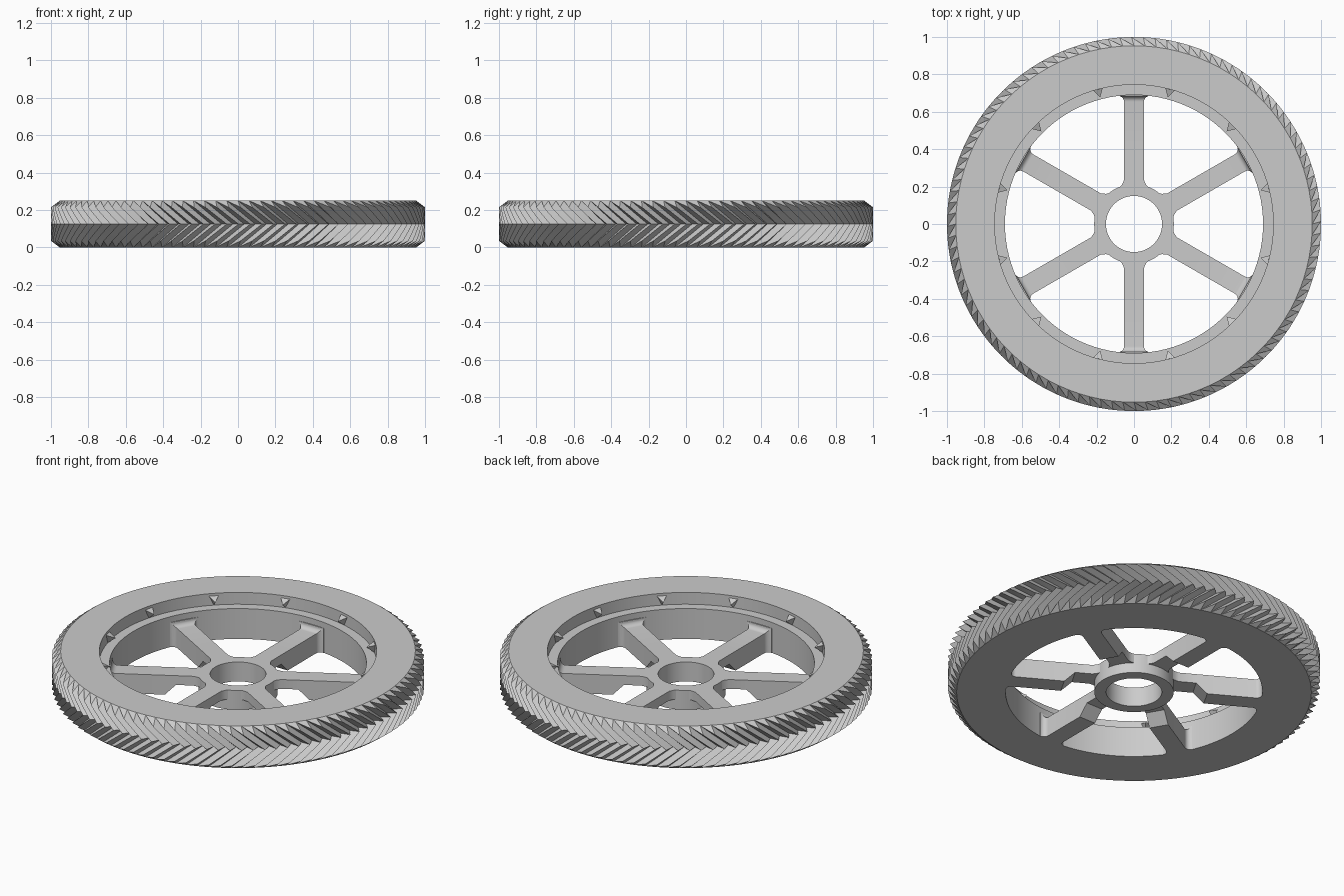
import bpy, bmesh
from math import sin, cos, pi, radians

TEETH, ROOT, TIP = 100, 0.953, 1.0
HEIGHT, BEVEL, TWIST = 0.25, 0.035, 0.16
INNER, LEDGE_R, LEDGE_Z = 0.69, 0.745, 0.18
WEB_TOP = 0.115

if "Cube" in bpy.data.objects:
    bpy.data.objects.remove(bpy.data.objects["Cube"])

grey = bpy.data.materials.new("plain_grey")
grey.use_nodes = True
colour = (0.6, 0.6, 0.6, 1)
grey.diffuse_color = colour
grey.node_tree.nodes["Principled BSDF"].inputs["Base Color"].default_value = colour


def finish(bm, name, angle=30):
    """Clean the mesh, make an object and smooth its curved faces."""
    bmesh.ops.remove_doubles(bm, verts=bm.verts, dist=1e-5)
    bmesh.ops.recalc_face_normals(bm, faces=bm.faces)
    mesh = bpy.data.meshes.new(name)
    bm.to_mesh(mesh)
    bm.free()
    mesh.materials.append(grey)
    obj = bpy.data.objects.new(name, mesh)
    bpy.context.collection.objects.link(obj)
    bpy.ops.object.select_all(action='DESELECT')
    obj.select_set(True)
    bpy.context.view_layer.objects.active = obj
    bpy.ops.object.shade_smooth_by_angle(angle=radians(angle))
    return obj


def loft(bm, rings, loop=False):
    """Join consecutive closed rings of vertices with quads."""
    pairs = list(zip(rings, rings[1:]))
    if loop:
        pairs.append((rings[-1], rings[0]))
    for a, b in pairs:
        for i in range(len(a)):
            j = (i + 1) % len(a)
            bm.faces.new((a[i], a[j], b[j], b[i]))


def polar(r, a, z):
    return (r * cos(a), r * sin(a), z)


def tooth_ring(bm, r, z, cut=0.0, twist=0.0):
    """One ring of V teeth, truncated at the fraction cut of their depth."""
    pitch = 2 * pi / TEETH
    tip = r + cut * (TIP - ROOT)
    ring = []
    for i in range(TEETH):
        a = i * pitch + twist
        for rad, off in ((r, 0), (tip, cut / 2), (tip, 1 - cut / 2)):
            ring.append(bm.verts.new(polar(rad, a + off * pitch, z)))
    return ring


# Toothed rim: double-helical teeth with bevelled ends, stepped inner bore
bm = bmesh.new()
mid = HEIGHT / 2
lower = [0, BEVEL, 0.065, 0.095, mid]
levels = lower + [HEIGHT - z for z in reversed(lower[:-1])]
rings = [tooth_ring(bm, ROOT, z, min(1, min(z, HEIGHT - z) / BEVEL),
                    TWIST * (1 - abs(z - mid) / mid)) for z in levels]
for r, z in ((LEDGE_R, HEIGHT), (LEDGE_R, LEDGE_Z), (INNER, LEDGE_Z), (INNER, 0)):
    rings.append(tooth_ring(bm, r, z))
loft(bm, rings, loop=True)
finish(bm, "toothed_rim")

# Hub ring
bm = bmesh.new()
rings = []
for r, z in ((0.15, 0), (0.213, 0), (0.213, WEB_TOP), (0.15, WEB_TOP)):
    rings.append([bm.verts.new(polar(r, 2 * pi * i / 72, z)) for i in range(72)])
loft(bm, rings, loop=True)
finish(bm, "hub")

# Spokes: notched underside near the hub, filleted ends
HALF, F = 0.053, 0.03
stations = [(0.195, HALF + 0.025, 0.06, WEB_TOP), (0.21, HALF + 0.012, 0.06, WEB_TOP),
            (0.235, HALF, 0.06, WEB_TOP), (0.33, HALF, 0.06, WEB_TOP),
            (0.39, HALF, 0, WEB_TOP)]
for k in range(7):
    t = k / 6 * pi / 2
    flare = F * (1 - cos(t))
    stations.append((INNER - 0.006 - F + F * sin(t), HALF + flare, 0, WEB_TOP + flare))
stations.append((INNER + 0.01, HALF + F, 0, WEB_TOP + F))
for n in range(6):
    a = pi / 2 + n * pi / 3
    bm = bmesh.new()
    rings = []
    for r, w, z0, z1 in stations:
        rings.append([bm.verts.new((r * cos(a) - s * sin(a), r * sin(a) + s * cos(a), z))
                      for s, z in ((-w, z0), (w, z0), (w, z1), (-w, z1))])
    loft(bm, rings)
    bm.faces.new(rings[0])
    bm.faces.new(rings[-1])
    finish(bm, f"spoke_{n + 1}")

# Small retaining wedges on the ledge
bm = bmesh.new()
for n in range(12):
    a = radians(15 + 30 * n)
    left, right, toe, heel = [bm.verts.new(polar(r, a + d, z)) for r, d, z in (
        (LEDGE_R, 0.035, 0.235), (LEDGE_R, -0.035, 0.235),
        (0.7, 0, 0.215), (LEDGE_R, 0, LEDGE_Z))]
    for f in ((left, right, toe), (left, toe, heel), (right, heel, toe), (left, heel, right)):
        bm.faces.new(f)
finish(bm, "retaining_wedges", 5)
